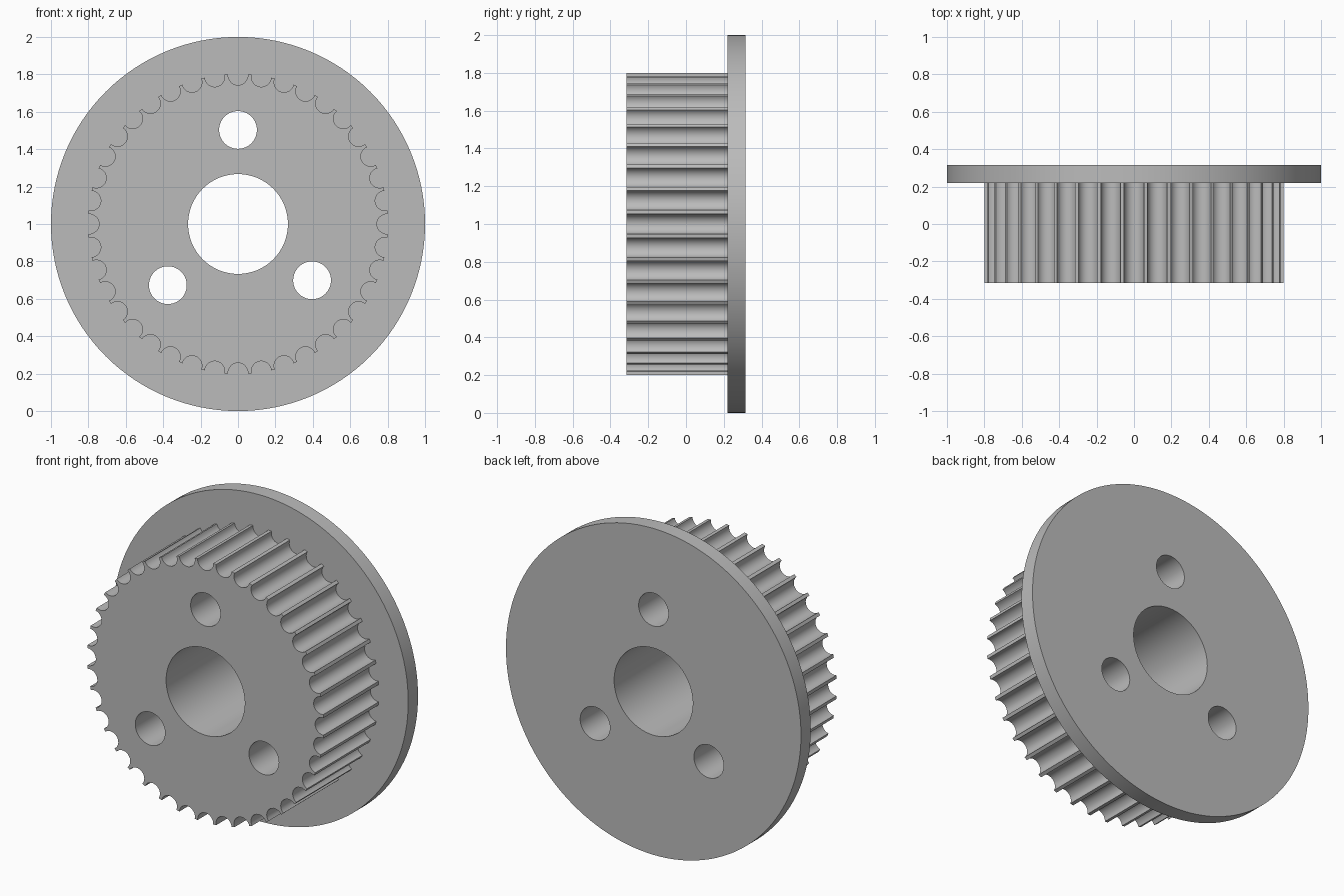
import bpy
import bmesh
from math import sin, cos, pi, radians, acos, atan2, hypot

if "Cube" in bpy.data.objects:
    bpy.data.objects.remove(bpy.data.objects["Cube"])

# Main dimensions
AXIS_Z = 1.0
FRONT, STEP, BACK = -0.315, 0.22, 0.315
FLANGE_R, TOOTH_R = 1.0, 0.802
TEETH = 40
GROOVE_R, GROOVE_CENTRE = 0.053, 0.796
HOLES = [(0, 0, 0.267), (0, 0.503, 0.101), (-0.375, -0.327, 0.101), (0.396, -0.301, 0.101)]


def circle(cx, cz, r, count):
    return [(cx + r * cos(2 * pi * i / count), cz + r * sin(2 * pi * i / count))
            for i in range(count)]


def toothed_outline():
    """Round grooves scooped from a disc, with narrow lands between them."""
    # Angle, seen from the groove centre, where the scoop meets the rim
    c = (TOOTH_R**2 - GROOVE_CENTRE**2 - GROOVE_R**2) / (2 * GROOVE_CENTRE * GROOVE_R)
    lip = acos(c)
    points, steps = [], 14
    for t in range(TEETH):
        turn = 2 * pi * t / TEETH
        for i in range(steps + 1):
            a = -lip - (2 * pi - 2 * lip) * i / steps
            x, z = GROOVE_CENTRE + GROOVE_R * cos(a), GROOVE_R * sin(a)
            r, ang = hypot(x, z), atan2(z, x) + turn
            points.append((r * cos(ang), r * sin(ang)))
    return points


bm = bmesh.new()


def wall(points, y0, y1):
    """Sweep a closed outline along y; return its front and back edges."""
    rings = [[bm.verts.new((x, y, z + AXIS_Z)) for x, z in points] for y in (y0, y1)]
    n = len(points)
    for i in range(n):
        j = (i + 1) % n
        bm.faces.new((rings[0][i], rings[0][j], rings[1][j], rings[1][i]))
    return [[bm.edges.get((ring[i], ring[(i + 1) % n])) for i in range(n)] for ring in rings]


def cap(loops, direction):
    bmesh.ops.triangle_fill(bm, use_beauty=True, edges=[e for loop in loops for e in loop],
                            normal=(0, direction, 0))


# Toothed barrel, flange rim, bore and bolt holes
teeth_front, teeth_back = wall(toothed_outline(), FRONT, STEP)
rim_front, rim_back = wall(circle(0, 0, FLANGE_R, 128), STEP, BACK)
holes = [wall(circle(x, z, r, 64), FRONT, BACK) for x, z, r in HOLES]

# Flat faces: barrel front, flange shoulder, flange back
cap([teeth_front] + [h[0] for h in holes], -1)
cap([teeth_back, rim_front], -1)
cap([rim_back] + [h[1] for h in holes], 1)
bmesh.ops.recalc_face_normals(bm, faces=bm.faces[:])

mesh = bpy.data.meshes.new("toothed_pulley")
bm.to_mesh(mesh)
bm.free()
pulley = bpy.data.objects.new("toothed_pulley", mesh)
bpy.context.collection.objects.link(pulley)

# Plain grey metal
grey = bpy.data.materials.new("plain_grey")
grey.use_nodes = True
colour = (0.5, 0.5, 0.5, 1)
grey.diffuse_color = colour
grey.node_tree.nodes["Principled BSDF"].inputs["Base Color"].default_value = colour
mesh.materials.append(grey)

bpy.ops.object.select_all(action="DESELECT")
pulley.select_set(True)
bpy.context.view_layer.objects.active = pulley
bpy.ops.object.shade_smooth_by_angle(angle=radians(30))
